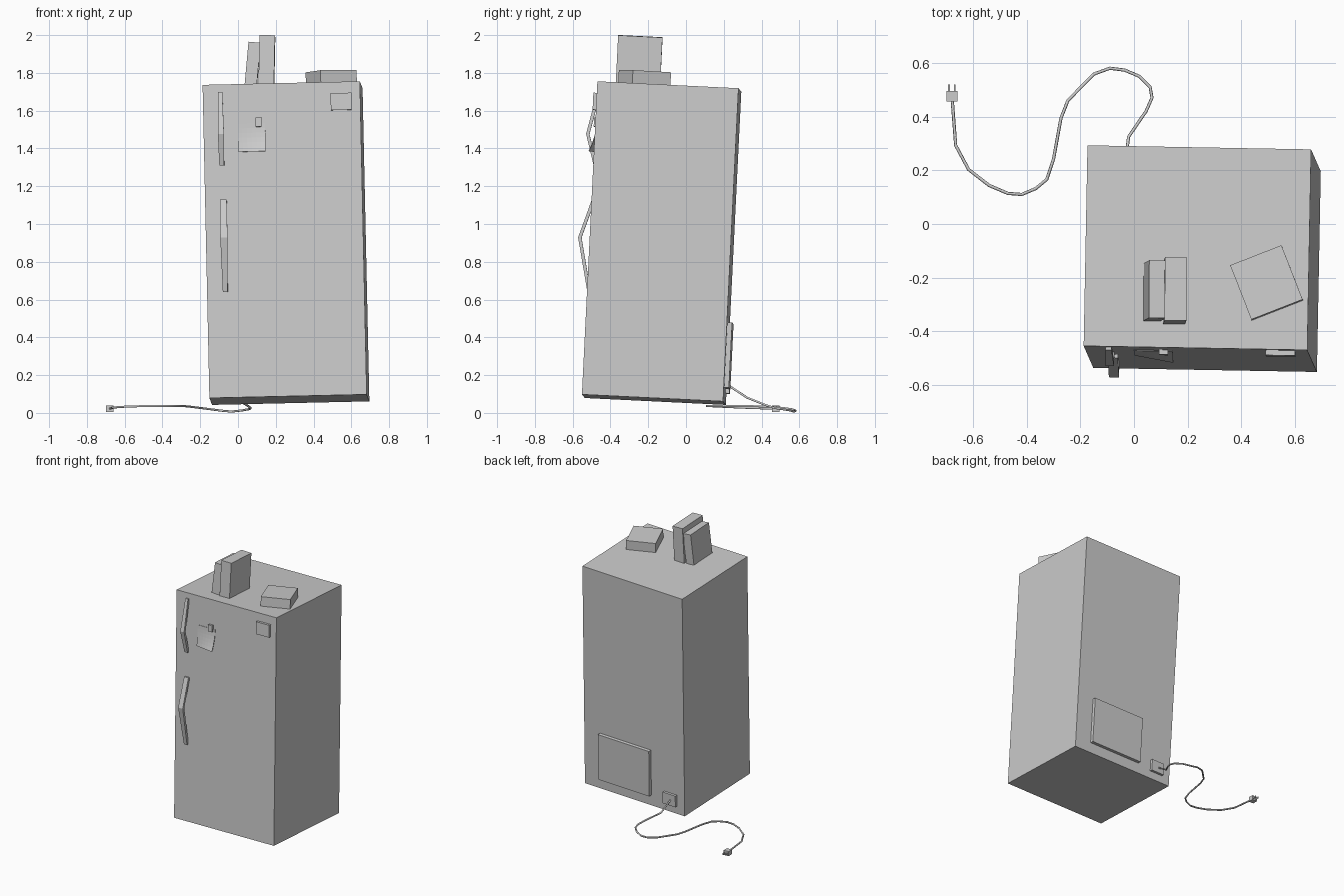
import bpy
import bmesh
from math import radians
from mathutils import Matrix, Vector, Euler

cube = bpy.data.objects.get("Cube")
if cube:
    bpy.data.objects.remove(cube, do_unlink=True)

grey = bpy.data.materials.new("light_grey")
grey.use_nodes = True
colour = (0.6, 0.6, 0.6, 1)
grey.diffuse_color = colour
grey.node_tree.nodes["Principled BSDF"].inputs["Base Color"].default_value = colour

# Leaning frame of the cabinet: origin at the centre of its underside
up = Vector((-0.0217, 0.0493, 0.9985)).normalized()
back = up.cross(Vector((0.9995, -0.018, 0.0225))).normalized()
right = back.cross(up)
FRAME = Matrix.Translation((0.272, -0.17, 0.07)) @ Matrix((right, back, up)).transposed().to_4x4()
WORLD = Matrix.Identity(4)
W, D, H = 0.833, 0.748, 1.66


def finish(name, bm, matrix):
    bmesh.ops.recalc_face_normals(bm, faces=bm.faces)
    mesh = bpy.data.meshes.new(name)
    bm.to_mesh(mesh)
    bm.free()
    mesh.materials.append(grey)
    obj = bpy.data.objects.new(name, mesh)
    obj.matrix_world = matrix
    bpy.context.collection.objects.link(obj)
    return obj


def box(name, centre, size, frame=FRAME, turn=(0, 0, 0)):
    bm = bmesh.new()
    bmesh.ops.create_cube(bm, size=1)
    bmesh.ops.scale(bm, vec=size, verts=bm.verts)
    return finish(name, bm, frame @ Matrix.Translation(centre) @ Euler(turn).to_matrix().to_4x4())


def handle(name, stations, x, thick=0.018):
    """Bent bar through stations of (height, stand-off, width)."""
    bm = bmesh.new()
    rings = []
    for z, out, width in stations:
        y = -D / 2 - out
        rings.append([bm.verts.new((x + sx * width / 2, y + dy, z))
                      for sx, dy in ((-1, 0), (1, 0), (1, thick), (-1, thick))])
    for a, b in zip(rings, rings[1:]):
        for i in range(4):
            j = (i + 1) % 4
            bm.faces.new((a[i], a[j], b[j], b[i]))
    bm.faces.new(rings[0])
    bm.faces.new(rings[-1])
    return finish(name, bm, FRAME)


# Cabinet
box("cabinet", (0, 0, H / 2), (W, D, H))

# Door handles
handle("upper_handle", [(1.62, 0.012, 0.022), (1.395, 0.06, 0.032), (1.23, 0.012, 0.026)], -0.324)
handle("lower_handle", [(1.05, 0.012, 0.036), (0.845, 0.075, 0.038), (0.56, 0.012, 0.026)], -0.32)

# Badge and magnet on the door
box("door_badge", (0.315, -D / 2 - 0.009, 1.555), (0.11, 0.02, 0.09))
box("magnet", (-0.123, -D / 2 - 0.009, 1.455), (0.033, 0.018, 0.048))

# Note whose lower corner curls off the door
bm = bmesh.new()
bmesh.ops.create_grid(bm, x_segments=6, y_segments=6, size=0.5)
for v in bm.verts:
    s, t = v.co.x + 0.5, 0.5 - v.co.y
    lift = 0.035 * t * t * (0.3 + 0.7 * s)
    v.co = (-0.235 + 0.145 * s, -D / 2 - 0.004 - lift, 1.45 - 0.15 * t)
note = finish("paper_note", bm, FRAME)
sheet = note.modifiers.new("thickness", "SOLIDIFY")
sheet.thickness = 0.003

# Back: vent panel and cord outlet
box("back_panel", (0.073, D / 2 + 0.011, 0.25), (0.425, 0.028, 0.345))
box("cord_outlet", (-0.30, D / 2 + 0.008, 0.10), (0.105, 0.022, 0.085))

# Things standing on top
box("flat_box", (0.261, -0.128, H + 0.034), (0.205, 0.217, 0.07), turn=(0, 0, radians(22.4)))
box("upright_book", (0.153, -0.248, 1.863), (0.082, 0.235, 0.262), WORLD, (-0.05, 0.02, -0.01))
box("leaning_book", (0.078, -0.248, 1.845), (0.064, 0.215, 0.225), WORLD, (-0.05, 0.09, -0.01))

# Power cord
path = [(-0.035, 0.21, 0.155), (-0.02, 0.325, 0.08), (0.045, 0.42, 0.042), (0.067, 0.47, 0.026),
        (0.06, 0.51, 0.02), (0.02, 0.55, 0.013), (-0.035, 0.573, 0.007), (-0.09, 0.58, 0.012),
        (-0.15, 0.558, 0.02), (-0.246, 0.46, 0.032), (-0.272, 0.394, 0.035), (-0.3, 0.24, 0.036),
        (-0.325, 0.166, 0.036), (-0.366, 0.132, 0.036), (-0.418, 0.11, 0.036), (-0.47, 0.114, 0.036),
        (-0.54, 0.144, 0.035), (-0.616, 0.203, 0.032), (-0.664, 0.293, 0.028), (-0.677, 0.465, 0.022)]
curve = bpy.data.curves.new("power_cord", "CURVE")
curve.dimensions = "3D"
curve.bevel_depth = 0.006
curve.bevel_resolution = 1
curve.use_fill_caps = True
spline = curve.splines.new("POLY")
spline.points.add(len(path) - 1)
for point, co in zip(spline.points, path):
    point.co = (*co, 1)
curve.materials.append(grey)
bpy.context.collection.objects.link(bpy.data.objects.new("power_cord", curve))

# Plug with two prongs
box("plug", (-0.678, 0.476, 0.021), (0.04, 0.04, 0.034), WORLD)
for side, dx in (("left", 0.011), ("right", -0.011)):
    box(side + "_prong", (-0.678 + dx, 0.505, 0.021), (0.006, 0.03, 0.012), WORLD)
